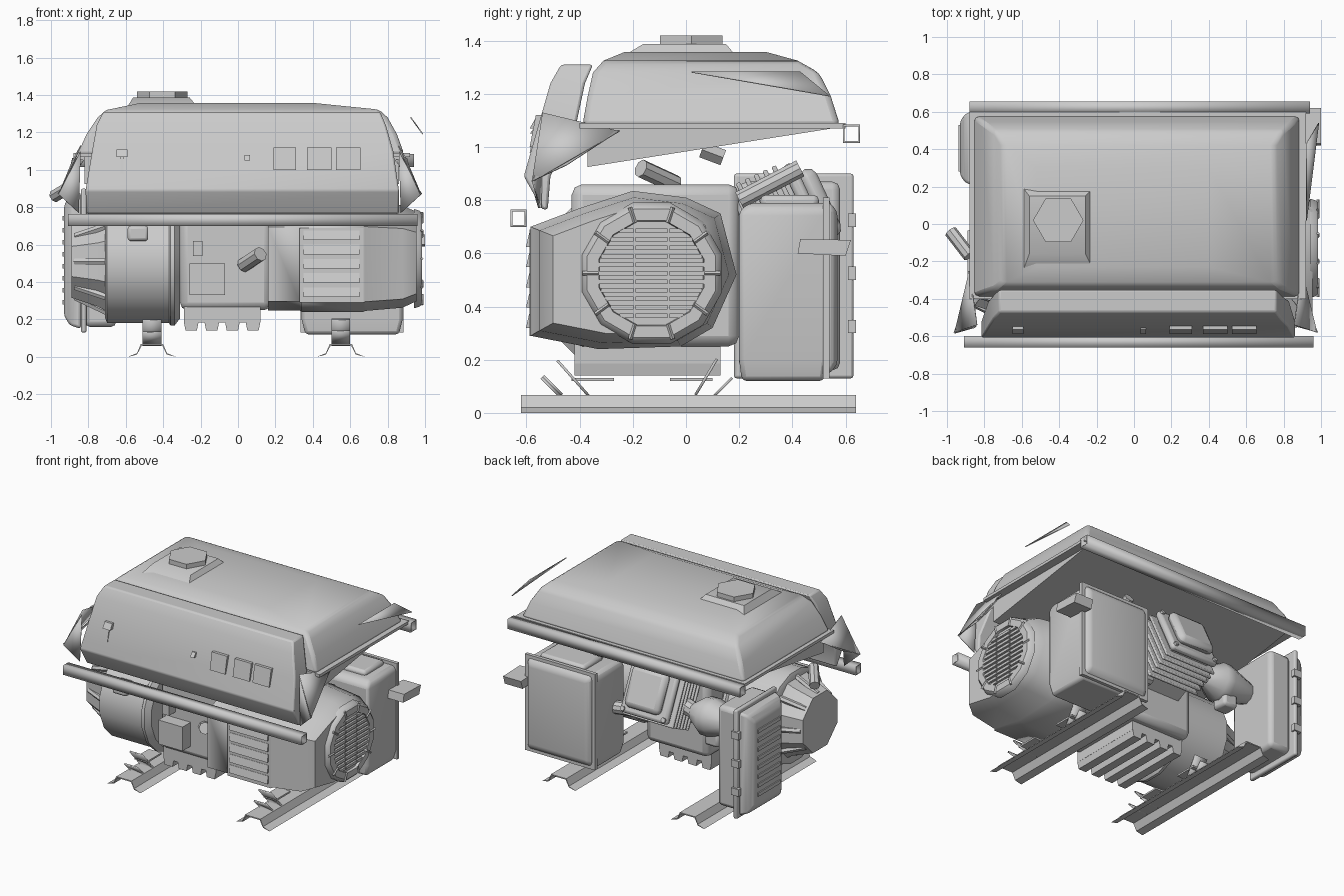
import bpy, bmesh, math
from mathutils import Vector, Matrix

cube = bpy.data.objects.get("Cube")
if cube:
    bpy.data.objects.remove(cube, do_unlink=True)

metal = bpy.data.materials.new("grey_metal")
metal.use_nodes = True
GREY = (0.6, 0.6, 0.6, 1)
metal.diffuse_color = GREY
metal.node_tree.nodes["Principled BSDF"].inputs["Base Color"].default_value = GREY


def finish(name, bm, bevel=0, smooth=35, segments=2):
    bmesh.ops.recalc_face_normals(bm, faces=bm.faces)
    me = bpy.data.meshes.new(name)
    bm.to_mesh(me)
    bm.free()
    me.materials.append(metal)
    for p in me.polygons:
        p.use_smooth = True
    me.set_sharp_from_angle(angle=math.radians(smooth))
    ob = bpy.data.objects.new(name, me)
    bpy.context.collection.objects.link(ob)
    if bevel:
        mod = ob.modifiers.new("bevel", 'BEVEL')
        mod.width, mod.segments = bevel, segments
    return ob


def loft(name, loops, caps=True, **kw):
    bm = bmesh.new()
    rings = [[bm.verts.new(p) for p in loop] for loop in loops]
    n = len(rings[0])
    for a, b in zip(rings, rings[1:]):
        for i in range(n):
            j = (i + 1) % n
            bm.faces.new((a[i], a[j], b[j], b[i]))
    if caps:
        bm.faces.new(rings[0])
        bm.faces.new(rings[-1])
    return finish(name, bm, **kw)


def rect(x0, x1, y0, y1, z):
    return [(x0, y0, z), (x1, y0, z), (x1, y1, z), (x0, y1, z)]


def box(name, x, y, z, **kw):
    return loft(name, [rect(*x, *y, z[0]), rect(*x, *y, z[1])], **kw)


def side_rect(x, y0, y1, z0, z1):
    return [(x, y0, z0), (x, y1, z0), (x, y1, z1), (x, y0, z1)]


def hollow_tube(name, x0, x1, y0, y1, z0, z1, wall=.01):
    ob = loft(name, [side_rect(x, y0, y1, z0, z1) for x in (x0, x1)], caps=False, smooth=20)
    ob.modifiers.new("wall", 'SOLIDIFY').thickness = wall


def circle(x, y, z, r, n=12):
    # loop of points round the x axis
    return [(x, y + r * math.cos(math.tau * (i + .5) / n),
             z + r * math.sin(math.tau * (i + .5) / n)) for i in range(n)]


def tube(name, a, b, r, n=10):
    a, b = Vector(a), Vector(b)
    rot = (b - a).to_track_quat('Z', 'Y')
    ring = [Vector((r * math.cos(math.tau * i / n), r * math.sin(math.tau * i / n), 0)) for i in range(n)]
    return loft(name, [[p + rot @ v for v in ring] for p in (a, b)])


def sheet(name, pts, thick=0.006):
    bm = bmesh.new()
    bm.faces.new([bm.verts.new(p) for p in pts])
    ob = finish(name, bm)
    ob.modifiers.new("solid", 'SOLIDIFY').thickness = thick


# Fuel tank: domed shell, sloped underside and filler
loft("fuel_tank", [rect(-.86, .89, -.39, .58, 1.08), rect(-.81, .85, -.37, .545, 1.19),
                   rect(-.75, .8, -.35, .5, 1.28), rect(-.7, .75, -.31, .42, 1.325),
                   rect(-.52, .4, -.23, .3, 1.358)], bevel=.02, smooth=50, segments=2)
box("tank_flange", (-.88, .92), (-.4, .6), (1.07, 1.09))
loft("tank_underside", [[(x, -.37, 1.075), (x, -.37, .925), (x, .55, 1.07)] for x in (-.82, .86)])
loft("filler_base", [rect(-.59, -.22, -.24, .19, 1.34), rect(-.56, -.26, -.16, .15, 1.388)])
tube("filler_cap", (-.405, .02, 1.38), (-.405, .02, 1.42), .135, 6)
sheet("tank_side_flap", [(.92, .02, 1.28), (.92, .43, 1.28), (.985, .54, 1.19)])

# Control panel with outlets and switches
loft("control_panel", [rect(-.81, .86, -.54, -.52, .765), rect(-.815, .86, -.61, -.51, .89),
                       rect(-.78, .83, -.55, -.41, 1.1), rect(-.755, .79, -.51, -.38, 1.24),
                       rect(-.72, .76, -.47, -.35, 1.31)], bevel=.01, smooth=60)
for i, (x, w, z0, z1) in enumerate([(.25, .12, 1, 1.12), (.435, .13, 1, 1.12), (.59, .13, 1, 1.12),
                                    (-.62, .06, 1.07, 1.11), (-.62, .015, .98, 1.08), (.05, .03, 1.05, 1.08)]):
    loft(f"panel_fitting_{i}", [rect(x - w / 2, x + w / 2, -.588, -.53, z0),
                                rect(x - w / 2, x + w / 2, -.565, -.53, z1)])

# Frame tubes and corner gussets
hollow_tube("front_frame_tube", -.91, .96, -.66, -.6, .7, .765)
hollow_tube("rear_frame_tube", -.88, .94, .59, .655, 1.015, 1.085)
for side, s in (("left", 1), ("right", -.98)):
    sheet(side + "_upper_gusset", [(.86 * s, -.54, 1.13), (.9 * s, -.25, 1.06), (.98 * s, -.58, .87)])
    sheet(side + "_lower_gusset", [(.98 * s, -.58, .87), (.87 * s, -.55, .77), (.86 * s, -.54, 1.1)])
    sheet(side + "_gusset_web", [(.9 * s, -.25, 1.06), (.93 * s, -.45, .93), (.98 * s, -.58, .87), (.84 * s, -.4, 1.05)])

# Base rails, hat shaped, with slanted mounts
for side, x in (("right", -.46), ("left", .55)):
    profile = [(-.13, 0), (-.08, .02), (-.06, .068), (.06, .068), (.08, .02), (.13, 0),
               (.08, .012), (.055, .06), (-.055, .06), (-.08, .012)]
    loft(side + "_base_rail", [[(x + px, y, pz) for px, pz in profile] for y in (-.62, .64)], smooth=20)
    for i, (ya, za, yb, zb) in enumerate([(-.54, .135, -.47, .065), (-.48, .2, -.36, .065),
                                          (.17, .135, .1, .065), (.12, .2, .04, .065)]):
        sheet(f"{side}_mount_plate_{i}", [(x - .05, ya, za), (x + .05, ya, za),
                                          (x + .05, yb, zb), (x - .05, yb, zb)], .01)
    for y in (-.35, .02):
        box(side + "_mount_pad", (x - .05, x + .05), (y - .08, y + .08), (.12, .132))

# Engine shroud with starter cover
outline = [(-.585, .7), (-.585, .29), (-.33, .24), (-.02, .25), (.1, .32),
           (.19, .52), (.13, .75), (0, .81), (-.2, .835), (-.4, .77)]


def section(x, k):
    return [(x, -.16 + (y + .16) * k, .53 + (z - .53) * k) for y, z in outline]


loft("engine_shroud", [section(.16, .97), section(.33, .97), section(.34, 1), section(.67, 1),
                       section(.68, .98), section(.88, .92), section(.955, .8)], smooth=55)
box("louver_frame", (.33, .67), (-.588, -.55), (.29, .69))
for i in range(5):
    z = .32 + i * .076
    loft(f"louver_{i}", [rect(.35, .65, -.602, -.58, z), rect(.35, .65, -.59, -.58, z + .052)])
CY, CZ = -.13, .525
loft("starter_disc", [circle(.94, CY, CZ, .24), circle(.968, CY, CZ, .22)])
loft("starter_ring", [circle(x, CY, CZ, r) for x, r in
                      ((.94, .275), (.972, .265), (.985, .25), (.985, .205), (.96, .2))], caps=False)
for i in range(10):
    a = math.tau * i / 10
    d = Vector((0, math.cos(a), math.sin(a)))
    c = Vector((.984, CY, CZ))
    tube(f"starter_ring_rib_{i}", c + d * .2, c + d * .26, .008, 4)
for i in range(11):
    z = CZ - .16 + i * .032
    half = math.sqrt(.2 ** 2 - (z - CZ) ** 2)
    for a, b in ((-half, -.068), (-.06, .06), (.068, half)):
        box("grille_bar", (.96, .982), (CY + a, CY + b), (z - .009, z + .009))

# Crankcase, base and front details
box("crankcase", (-.31, .18), (-.43, .2), (.25, .86), bevel=.04)
box("terminal_box", (-.26, -.07), (-.52, -.42), (.33, .5))
box("small_relay", (-.24, -.19), (-.5, -.42), (.54, .62))
tube("oil_filler", (.03, -.42, .49), (.12, -.54, .55), .04, 8)
box("engine_base", (-.29, .12), (-.42, .13), (.185, .27))
for i in range(4):
    x = -.29 + i * .11
    loft(f"base_rib_{i}", [rect(x + .01, x + .07, -.42, .13, .14), rect(x, x + .08, -.42, .13, .19)])

# Alternator drum and end bell
loft("alternator_drum", [circle(x, -.23, .5, r, 16) for x, r in
                         ((-.31, .3), (-.34, .34), (-.36, .34), (-.37, .325), (-.7, .325), (-.71, .3))])
BELL = Vector((0, -.23, .51))
loft("alternator_end_bell", [circle(x, BELL.y, BELL.z, r, 8) for x, r in ((-.7, .29), (-.75, .26), (-.89, .21))], smooth=20)
for i in range(8):
    d = Vector((0, math.cos(math.tau * i / 8), math.sin(math.tau * i / 8)))
    tube(f"bell_rib_{i}", BELL + d * .27 + Vector((-.7, 0, 0)), BELL + d * .19 + Vector((-.87, 0, 0)), .02, 6)
box("output_socket", (-.59, -.48), (-.57, -.45), (.62, .7), bevel=.015)

# Inclined finned cylinder with head cover
tilt = Matrix.Translation((-.05, .12, .61)) @ Matrix.Rotation(math.radians(-65), 4, 'X')


def tilted(name, half, z0, z1, bevel=0):
    ob = box(name, (-half, half), (-half, half), (z0, z1), bevel=bevel)
    ob.data.transform(tilt)


tilted("engine_cylinder", .15, 0, .36)
for i in range(6):
    tilted(f"cooling_fin_{i}", .2, .13 + i * .037, .148 + i * .037, .006)
tilted("cylinder_head", .185, .35, .4, .02)
tilted("valve_cover", .14, .39, .46, .035)
for i in (-1, 1):
    for j in (-1, 1):
        a = tilt @ Vector((.16 * i, .16 * j, .39))
        tube("head_bolt", a, a + tilt.to_3x3() @ Vector((0, 0, .02)), .018, 6)

# Muffler box with raised rear shield and exhaust outlet
loft("muffler", [rect(.36, .86, .21, .52, .12), rect(.34, .88, .2, .53, .2), rect(.34, .88, .2, .53, .76),
                 rect(.36, .86, .24, .53, .79)], bevel=.02, smooth=50)
box("muffler_rim", (.335, .885), (.515, .54), (.13, .81))
loft("muffler_shield", [[(x0, y, z0), (x1, y, z0), (x1, y, z1), (x0, y, z1)] for y, x0, x1, z0, z1 in
                        ((.53, .35, .87, .14, .8), (.57, .38, .84, .18, .76))], bevel=.02, smooth=50)
box("muffler_top_bracket", (.45, .8), (.28, .5), (.77, .82), bevel=.02)
loft("exhaust_outlet", [[(x, y, z) for y, z in ((.42, .6), (.6, .59), (.62, .65), (.43, .655))] for x in (.86, 1)])
tube("exhaust_pipe", (.1, .27, .5), (.4, .3, .48), .045)
tube("breather_hose", (.4, .2, .8), (.4, .43, .92), .035)

# Air cleaner box with slatted cover
box("air_cleaner", (-.82, -.65), (.2, .58), (.16, .87), bevel=.03)
box("air_cleaner_rim", (-.84, -.81), (.18, .63), (.13, .9), bevel=.01)
loft("air_cleaner_cover", [side_rect(*s) for s in
                           ((-.84, .2, .61, .15, .88), (-.9, .22, .59, .17, .86), (-.93, .26, .55, .22, .81))], bevel=.015)
for i in range(8):
    z = .28 + i * .064
    box(f"cover_slat_{i}", (-.938, -.92), (.28, .53), (z, z + .025))
for z in (.3, .5, .7):
    for y in (.165, .61):
        box("cover_clip", (-.86, -.8), (y, y + .03), (z, z + .05))

# Carburettor, intake and fuel fittings
loft("intake_cone", [circle(x, .34, .64, r, 10) for x, r in ((-.3, .06), (-.4, .13), (-.46, .13), (-.66, .07))])
tube("intake_pipe", (-.1, .3, .68), (-.32, .34, .64), .055)
box("carburettor_bowl", (-.53, -.42), (.28, .4), (.46, .56), bevel=.02)
tube("fuel_valve", (-.98, -.04, .86), (-.88, -.17, .92), .035, 8)
tube("fuel_tap", (-.4, .06, .99), (-.4, .14, .96), .03, 4)
